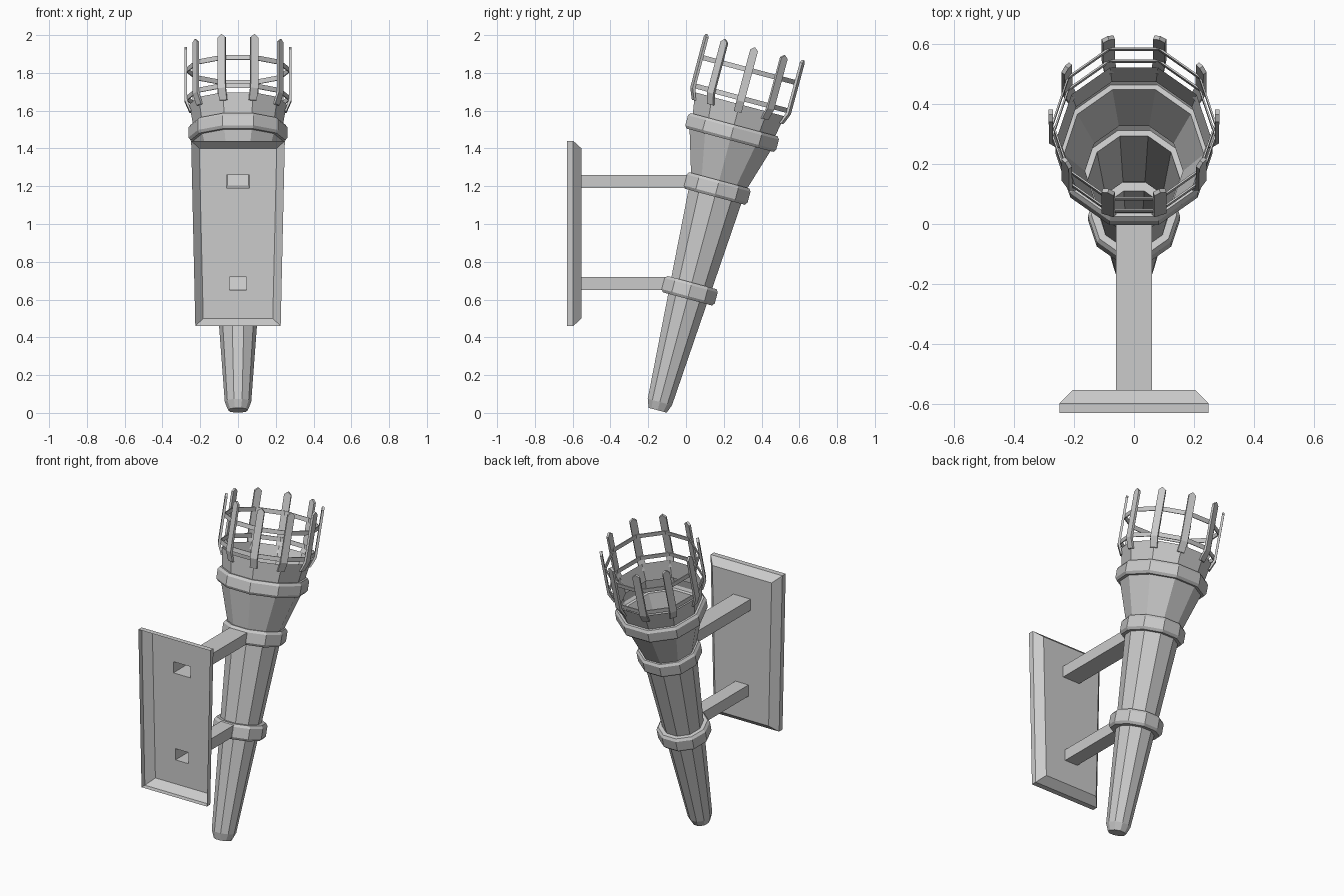
import bpy, bmesh
from math import cos, sin, pi, radians
from mathutils import Matrix

if "Cube" in bpy.data.objects:
    bpy.data.objects.remove(bpy.data.objects["Cube"])

SIDES = 10
# Torch axis leans 15 degrees away from the wall plate
TILT = Matrix.Translation((0, -0.15, 0.014)) @ Matrix.Rotation(radians(-15), 4, 'X')


def finish(name, bm, matrix=None):
    bmesh.ops.recalc_face_normals(bm, faces=bm.faces)
    if matrix:
        bm.transform(matrix)
    mesh = bpy.data.meshes.new(name)
    bm.to_mesh(mesh)
    bm.free()
    obj = bpy.data.objects.new(name, mesh)
    bpy.context.collection.objects.link(obj)
    return obj


def bridge(bm, loops, closed=False):
    """Join successive vertex loops of equal length with quads."""
    pairs = list(zip(loops, loops[1:])) + ([(loops[-1], loops[0])] if closed else [])
    for a, b in pairs:
        n = len(a)
        for i in range(n):
            j = (i + 1) % n
            bm.faces.new((a[i], a[j], b[j], b[i]))


def lathe(name, profile, cap=False, closed=False):
    """Revolve (height, radius) points in ten flat sides around the torch axis."""
    bm = bmesh.new()
    loops = [[bm.verts.new((r * cos(2 * pi * i / SIDES), r * sin(2 * pi * i / SIDES), s))
              for i in range(SIDES)] for s, r in profile]
    bridge(bm, loops, closed)
    if cap:
        bm.faces.new(loops[0])
    return finish(name, bm, TILT)


def collar(s0, s1, r, r_in):
    """Profile of a chamfered collar ring bulging from the shell."""
    return [(s0, r - r_in), (s0 + 0.015, r), (s1 - 0.015, r), (s1, r - r_in)]


# Hollow torch body: handle, collars, flared bowl and open rim
body = [(0, 0.052), (0.045, 0.07), (0.61, 0.111)]
body += collar(0.61, 0.70, 0.153, 0.011)
body += [(0.70, 0.118), (1.17, 0.152)]
body += collar(1.17, 1.26, 0.184, 0.011)
body += [(1.26, 0.163), (1.48, 0.233)]
body += collar(1.48, 1.565, 0.262, 0.011)
body += [(1.565, 0.238), (1.677, 0.258)]
lathe("torch_body", body, cap=True)

# Two thin basket hoops
for label, s in (("lower", 1.71), ("upper", 1.865)):
    lathe(label + "_basket_hoop",
          [(s - 0.013, 0.268), (s + 0.013, 0.268), (s + 0.013, 0.274), (s - 0.013, 0.274)],
          closed=True)

# Basket spikes: bent at the foot, pointed at the tip
for k in range(SIDES):
    bm = bmesh.new()
    loops = []
    for t, tip in ((-0.021, 1.973), (0, 1.99), (0.021, 1.973)):
        side = [(1.635, 0.257), (1.695, 0.283), (tip, 0.284),
                (tip, 0.270), (1.70, 0.269), (1.635, 0.247)]
        loops.append([bm.verts.new((r, t, s)) for s, r in side])
    bridge(bm, loops)
    bm.faces.new(loops[0])
    bm.faces.new(loops[-1])
    finish("basket_spike_%d" % (k + 1), bm, TILT @ Matrix.Rotation(2 * pi * k / SIDES, 4, 'Z'))

# Wall plate: tapered pressed sheet, open at the front, with two arm holes
bm = bmesh.new()
rim = []
for y, zb, zt, xb, xt in ((-0.63, 0.46, 1.44, 0.226, 0.248), (-0.597, 0.46, 1.44, 0.226, 0.248),
                          (-0.553, 0.50, 1.40, 0.184, 0.205)):
    rim.append([bm.verts.new(p) for p in ((-xb, y, zb), (xb, y, zb), (xt, y, zt), (-xt, y, zt))])
bridge(bm, rim)
rows = []
for z, hole in ((0.50, 0.045), (0.65, 0.045), (0.72, 0.045),
                (1.19, 0.06), (1.26, 0.06), (1.40, 0.06)):
    edge = 0.184 + 0.021 * (z - 0.5) / 0.9
    rows.append([bm.verts.new((x, -0.553, z)) for x in (-edge, -hole, hole, edge)])
for r in range(5):
    for c in range(3):
        if not (c == 1 and r in (1, 3)):
            bm.faces.new((rows[r][c], rows[r][c + 1], rows[r + 1][c + 1], rows[r + 1][c]))
bmesh.ops.remove_doubles(bm, verts=bm.verts, dist=0.0005)
finish("wall_plate", bm)

# Hollow square arms from plate to collars
for label, hw, z0, z1, y1 in (("lower", 0.045, 0.65, 0.72, -0.095), ("upper", 0.06, 1.19, 1.26, 0.015)):
    bm = bmesh.new()
    bridge(bm, [[bm.verts.new((x, y, z)) for x, z in ((-hw, z0), (hw, z0), (hw, z1), (-hw, z1))]
                for y in (-0.553, y1)])
    finish(label + "_arm", bm)
